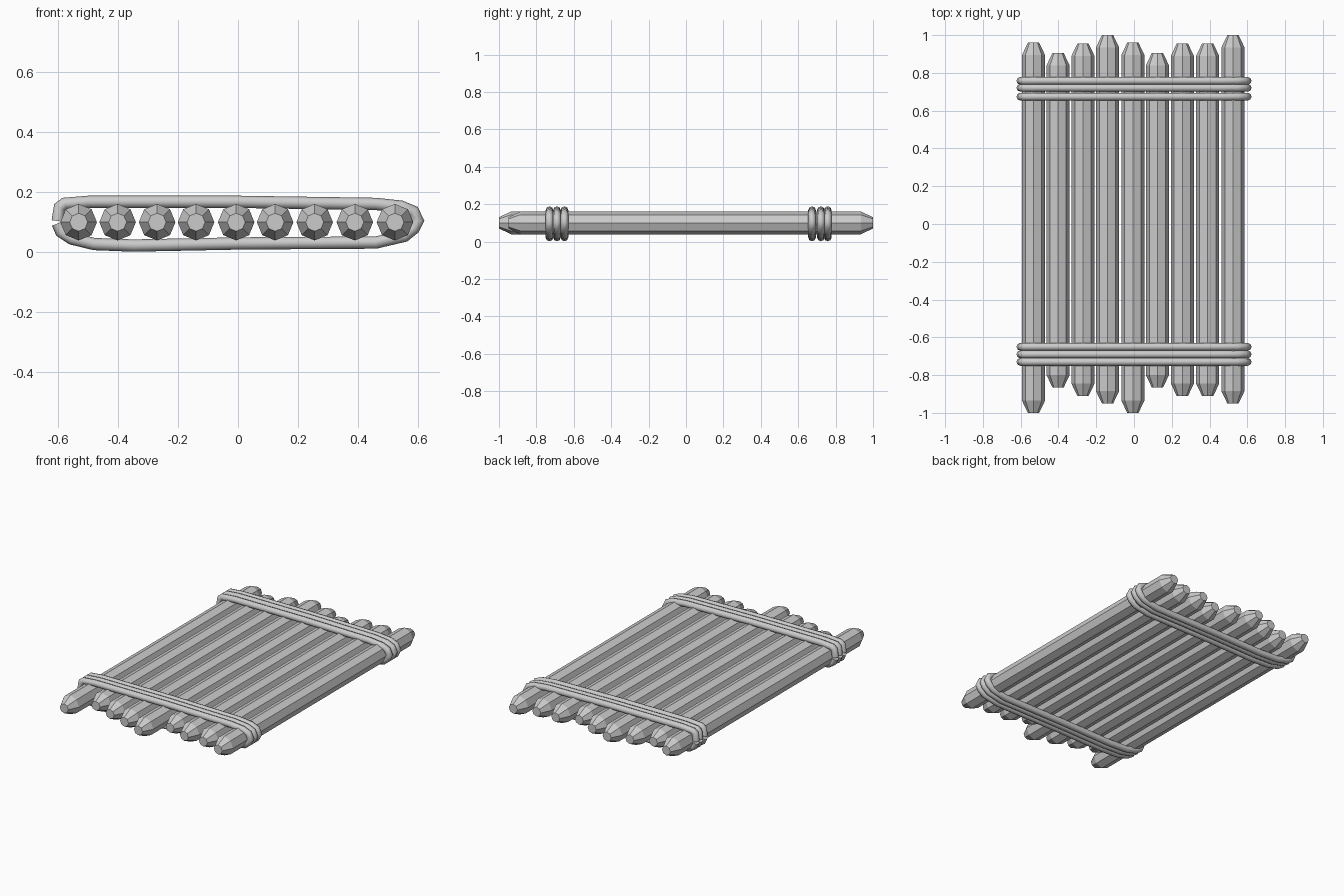
import bpy, bmesh
from math import sin, cos, pi

if "Cube" in bpy.data.objects:
    bpy.data.objects.remove(bpy.data.objects["Cube"])

CZ, R, TIP_R, TAPER = 0.10, 0.061, 0.030, 0.065


def link(name, data):
    ob = bpy.data.objects.new(name, data)
    bpy.context.scene.collection.objects.link(ob)
    return ob


# Octagonal log with a tapered tip at each end
def log(name, x, y0, y1):
    bm = bmesh.new()
    rings = []
    for y, r in ((y0, TIP_R), (y0 + TAPER, R), (y1 - TAPER, R), (y1, TIP_R)):
        rings.append([bm.verts.new((x + r * cos(i * pi / 4), y, CZ + r * sin(i * pi / 4)))
                      for i in range(8)])
    for a, b in zip(rings, rings[1:]):
        for i in range(8):
            j = (i + 1) % 8
            bm.faces.new((a[i], a[j], b[j], b[i]))
    bm.faces.new(rings[0])
    bm.faces.new(rings[-1])
    bmesh.ops.recalc_face_normals(bm, faces=bm.faces)
    me = bpy.data.meshes.new(name)
    bm.to_mesh(me)
    bm.free()
    link(name, me)


# Centre line of one rope turn, starting and ending at the left side (x, z)
ROPE = [(-0.602, 0.104), (-0.596, 0.150), (-0.580, 0.162), (-0.50, 0.168), (0.0, 0.168),
        (0.46, 0.161), (0.545, 0.152), (0.586, 0.136), (0.602, 0.105), (0.588, 0.080),
        (0.556, 0.054), (0.46, 0.032), (0.0, 0.029), (-0.35, 0.022), (-0.48, 0.027),
        (-0.555, 0.045), (-0.591, 0.068), (-0.602, 0.096)]


def rope(name, y):
    cu = bpy.data.curves.new(name, 'CURVE')
    cu.dimensions = '3D'
    cu.bevel_depth = 0.0205
    cu.bevel_resolution = 2
    cu.use_fill_caps = True
    sp = cu.splines.new('POLY')
    sp.points.add(len(ROPE) - 1)
    for p, (x, z) in zip(sp.points, ROPE):
        p.co = (x, y, z, 1)
    ob = link(name, cu)
    bpy.ops.object.select_all(action='DESELECT')
    bpy.context.view_layer.objects.active = ob
    ob.select_set(True)
    bpy.ops.object.convert(target='MESH')
    bpy.ops.object.shade_smooth_by_angle(angle=pi / 3)


# Raft deck
fronts = [-1.0, -0.865, -0.91, -0.95, -1.0, -0.865, -0.91, -0.91, -0.95]
backs = [0.96, 0.905, 0.955, 1.0, 0.96, 0.905, 0.955, 0.955, 1.0]
xs = [-0.532, -0.402, -0.270, -0.140, -0.006, 0.124, 0.256, 0.390, 0.524]
for n, (x, a, b) in enumerate(zip(xs, fronts, backs), 1):
    log(f"log_{n}", x, a, b)

# Lashings: three turns of rope at each end
for side, ys in (("front", (-0.730, -0.690, -0.650)), ("back", (0.674, 0.721, 0.758))):
    for n, y in enumerate(ys, 1):
        rope(f"{side}_rope_{n}", y)
